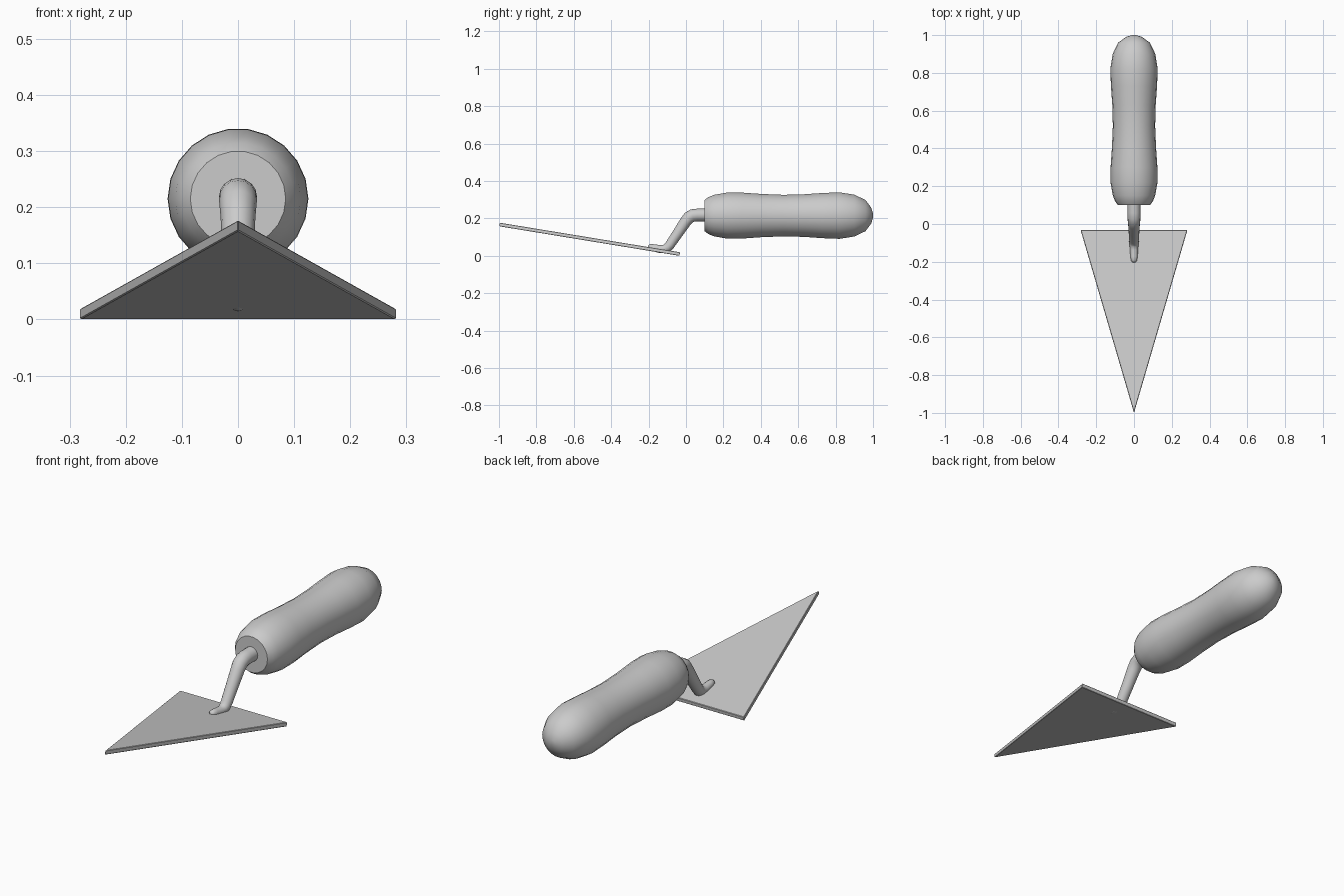
import bpy, bmesh, math
from mathutils import Vector

if "Cube" in bpy.data.objects:
    bpy.data.objects.remove(bpy.data.objects["Cube"])


def make_object(name, bm, smooth_angle=None):
    bmesh.ops.recalc_face_normals(bm, faces=bm.faces[:])
    mesh = bpy.data.meshes.new(name)
    bm.to_mesh(mesh)
    bm.free()
    obj = bpy.data.objects.new(name, mesh)
    bpy.context.collection.objects.link(obj)
    if smooth_angle:
        bpy.ops.object.select_all(action='DESELECT')
        obj.select_set(True)
        bpy.context.view_layer.objects.active = obj
        bpy.ops.object.shade_smooth_by_angle(angle=math.radians(smooth_angle))
    return obj


def tube(name, stations, sides, smooth_angle):
    """Sweep a circle along (y, z, radius) stations in the x = 0 plane, capping both ends."""
    bm = bmesh.new()
    pts = [Vector((0, y, z)) for y, z, r in stations]
    rings = []
    for i, (y, z, r) in enumerate(stations):
        a = (pts[i] - pts[i - 1]).normalized() if i else Vector()
        b = (pts[i + 1] - pts[i]).normalized() if i < len(pts) - 1 else Vector()
        tangent = (a + b).normalized()
        side = Vector((1, 0, 0))
        up = side.cross(tangent)
        rings.append([bm.verts.new(pts[i] + r * (side * math.cos(t) + up * math.sin(t)))
                      for t in (2 * math.pi * k / sides for k in range(sides))])
    for lo, hi in zip(rings, rings[1:]):
        for k in range(sides):
            n = (k + 1) % sides
            bm.faces.new((lo[k], lo[n], hi[n], hi[k]))
    bm.faces.new(rings[0])
    bm.faces.new(rings[-1])
    return make_object(name, bm, smooth_angle)


# Blade: thin triangular plate rising towards the tip
bm = bmesh.new()
outline = [(-0.282, -0.035, 0.0), (0.282, -0.035, 0.0), (0, -1.0, 0.158)]
thickness = Vector((0, 0.003, 0.019))
low = [bm.verts.new(p) for p in outline]
high = [bm.verts.new(Vector(p) + thickness) for p in outline]
bm.faces.new(low)
bm.faces.new(high)
for i in range(3):
    j = (i + 1) % 3
    bm.faces.new((low[i], low[j], high[j], high[i]))
blade = make_object("blade", bm)
bevel = blade.modifiers.new("edge_softening", 'BEVEL')
bevel.width = 0.002
bevel.segments = 1

# Shank: bent rod with a tapered tang lying in the blade
tube("shank", [
    (0.14, 0.218, 0.034), (0.06, 0.218, 0.034), (0.035, 0.215, 0.034),
    (0.015, 0.204, 0.033), (-0.003, 0.182, 0.031), (-0.045, 0.119, 0.028),
    (-0.085, 0.06, 0.026), (-0.098, 0.045, 0.025), (-0.115, 0.036, 0.023),
    (-0.14, 0.036, 0.021), (-0.175, 0.043, 0.019), (-0.195, 0.048, 0.015),
    (-0.203, 0.05, 0.007)], 16, 50)

# Handle: turned grip with a narrow waist, flat front and rounded butt
grip = [(0.1, 0.085), (0.12, 0.1), (0.15, 0.112), (0.22, 0.1245), (0.3, 0.124),
        (0.4, 0.117), (0.52, 0.112), (0.63, 0.115), (0.73, 0.122), (0.82, 0.1255),
        (0.9, 0.113), (0.96, 0.084), (0.99, 0.043), (1.0, 0.012)]
tube("handle", [(y, 0.215, r) for y, r in grip], 22, 45)
